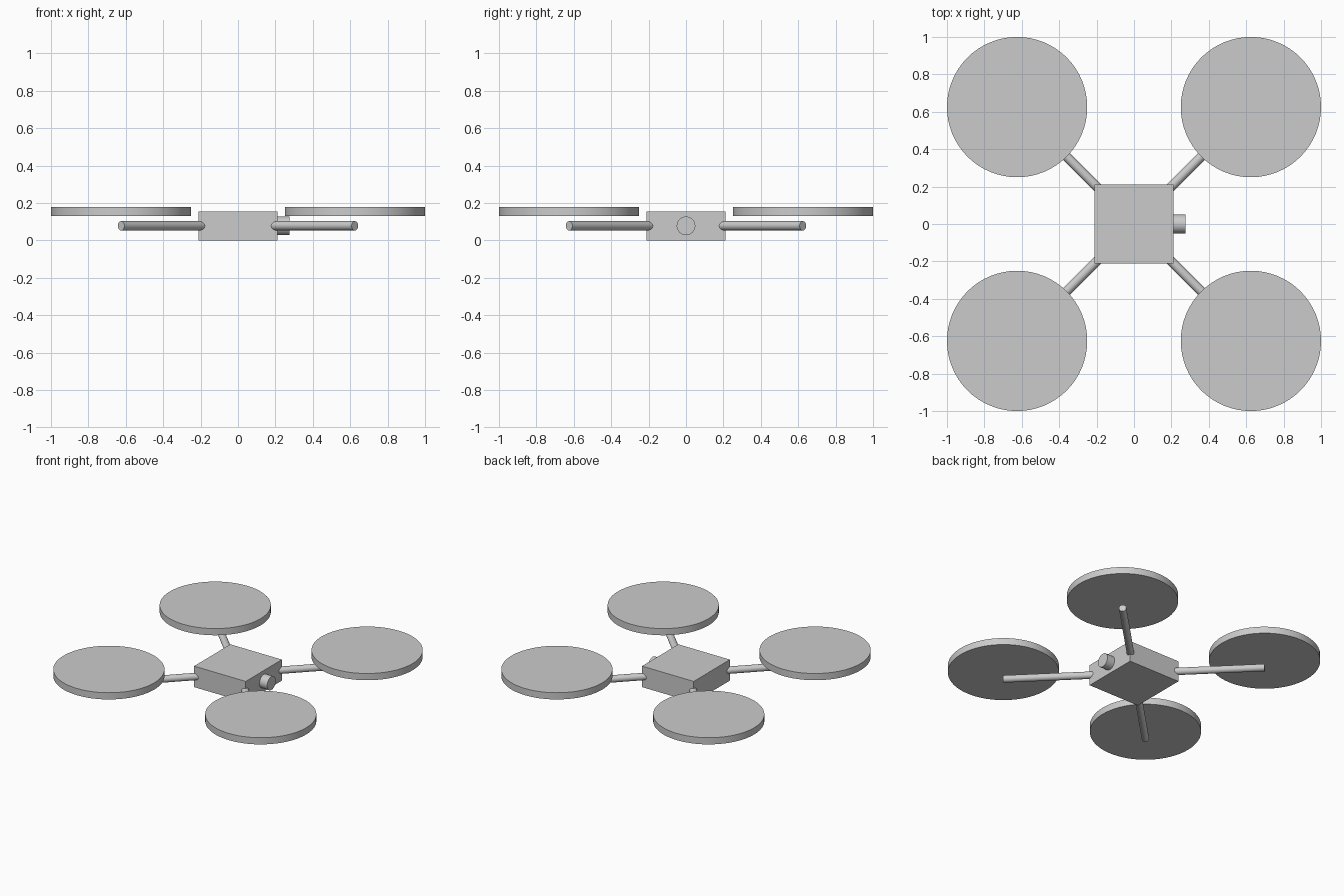
import bpy
from math import pi
from mathutils import Vector

default = bpy.data.objects.get("Cube")
if default:
    bpy.data.objects.remove(default, do_unlink=True)

# Single grey material
grey = bpy.data.materials.new("light_grey")
grey.use_nodes = True
colour = (0.6, 0.6, 0.6, 1)
grey.diffuse_color = colour
grey.node_tree.nodes["Principled BSDF"].inputs["Base Color"].default_value = colour

HUB = 0.625      # rotor centre offset in x and y
MID_Z = 0.078    # height of the arms and camera


def finish(name):
    ob = bpy.context.object
    ob.name = name
    ob.data.materials.append(grey)
    return ob


def rod(name, start, end, radius, sides):
    """Smooth capped cylinder between two points."""
    start, end = Vector(start), Vector(end)
    axis = end - start
    bpy.ops.mesh.primitive_cylinder_add(
        vertices=sides, radius=radius, depth=axis.length,
        location=(start + end) / 2,
        rotation=axis.to_track_quat('Z', 'Y').to_euler())
    bpy.ops.object.shade_smooth_by_angle(angle=pi / 6)
    return finish(name)


# Central body
bpy.ops.mesh.primitive_cube_add(size=1, location=(0, 0, MID_Z))
body = finish("body")
body.scale = (0.425, 0.425, 2 * MID_Z)

# Camera on the left side
rod("camera", (0.15, 0, MID_Z), (0.275, 0, MID_Z), 0.05, 32)

# Four diagonal arms, each with a rotor disc above its tip
for side, sx in (("left", 1), ("right", -1)):
    for end, sy in (("front", -1), ("back", 1)):
        x, y = sx * HUB, sy * HUB
        rod(f"{end}_{side}_arm", (sx * 0.15, sy * 0.15, MID_Z),
            (x, y, MID_Z), 0.025, 32)
        rod(f"{end}_{side}_rotor", (x, y, 0.13), (x, y, 0.18), 0.375, 64)
